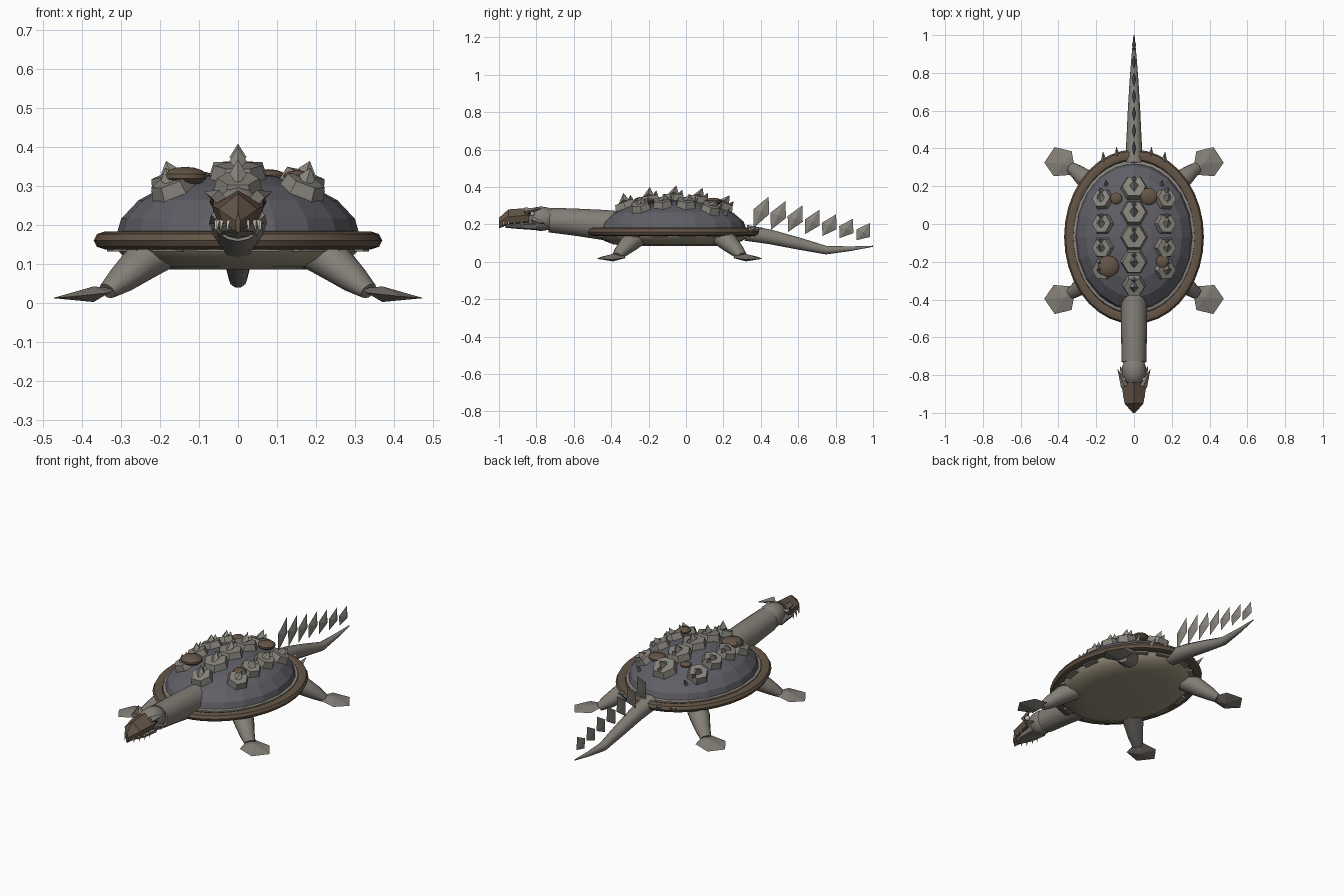
import bpy, bmesh, math
from mathutils import Vector, Matrix

if "Cube" in bpy.data.objects:
    bpy.data.objects.remove(bpy.data.objects["Cube"])

def mat(name, r, g, b):
    m = bpy.data.materials.new(name)
    m.diffuse_color = (r, g, b, 1)
    m.use_nodes = True
    m.node_tree.nodes["Principled BSDF"].inputs["Base Color"].default_value = m.diffuse_color
    return m

SKIN = mat("grey skin", .23, .21, .185)
SHELL = mat("slate shell", .115, .115, .135)
BROWN = mat("brown horn", .13, .09, .062)
PLATE = mat("stone plate", .25, .235, .205)
BELLY = mat("tan belly", .33, .29, .2)
BONE = mat("pale bone", .6, .56, .46)
DARK = mat("dark eye", .02, .018, .015)

CY = -.068                      # shell centre along y
RX, RY, RZ, Z0 = .315, .395, .17, .163

def finish(bm, name, m, smooth=False):
    bmesh.ops.recalc_face_normals(bm, faces=bm.faces)
    me = bpy.data.meshes.new(name)
    bm.to_mesh(me)
    bm.free()
    me.materials.append(m)
    for p in me.polygons:
        p.use_smooth = smooth
    ob = bpy.data.objects.new(name, me)
    bpy.context.collection.objects.link(ob)
    if smooth:
        bpy.context.view_layer.objects.active = ob
        ob.select_set(True)
        bpy.ops.object.shade_smooth_by_angle(angle=math.radians(40))
        ob.select_set(False)
    return ob

def skin_rings(bm, rings, cap=True):
    for a, b in zip(rings, rings[1:]):
        n = len(a)
        for i in range(n):
            bm.faces.new((a[i], a[(i + 1) % n], b[(i + 1) % n], b[i]))
    if cap:
        bm.faces.new(rings[0][::-1])
        bm.faces.new(rings[-1])

def tube(name, path, m, n=12, smooth=True):
    """path: (centre, side radius, vertical radius)"""
    bm = bmesh.new()
    pts = [Vector(p[0]) for p in path]
    rings = []
    for i, (c, ra, rb) in enumerate(path):
        d = (pts[min(i + 1, len(pts) - 1)] - pts[max(i - 1, 0)]).normalized()
        side = d.cross(Vector((0, 0, 1))).normalized()
        up = side.cross(d)
        rings.append([bm.verts.new(pts[i] + side * ra * math.cos(t) + up * rb * math.sin(t))
                      for t in (2 * math.pi * k / n for k in range(n))])
    skin_rings(bm, rings)
    return finish(bm, name, m, smooth)

def oval_lathe(name, prof, m, n=32, closed=False, smooth=False):
    """prof: (x radius, y radius, z)"""
    bm = bmesh.new()
    rings = [[bm.verts.new((a * math.cos(t), CY + b * math.sin(t), z))
              for t in (2 * math.pi * k / n for k in range(n))] for a, b, z in prof]
    skin_rings(bm, rings + rings[:1] if closed else rings, not closed)
    return finish(bm, name, m, smooth)

def ball(name, c, r, m, seg=12, rot=Matrix(), smooth=True):
    bm = bmesh.new()
    bmesh.ops.create_uvsphere(bm, u_segments=seg, v_segments=max(6, seg // 2), radius=1,
                              matrix=Matrix.Translation(c) @ rot @ Matrix.Diagonal((*r, 1)))
    return finish(bm, name, m, smooth)

def blade(name, pts, w, m, mtx=Matrix()):
    """thin four-point blade in the yz plane, thickest in the middle"""
    bm = bmesh.new()
    vs = [bm.verts.new(mtx @ Vector((0, y, z))) for y, z in pts]
    cy, cz = sum(p[0] for p in pts) / 4, sum(p[1] for p in pts) / 4
    for s in (w, -w):
        tip = bm.verts.new(mtx @ Vector((s, cy, cz)))
        for i in range(4):
            bm.faces.new((vs[i], vs[(i + 1) % 4], tip))
    return finish(bm, name, m)

def cone(name, base, tip, r, m, n=4):
    base, tip = Vector(base), Vector(tip)
    d = tip - base
    bm = bmesh.new()
    bmesh.ops.create_cone(bm, cap_ends=True, segments=n, radius1=r, radius2=0, depth=d.length,
                          matrix=Matrix.Translation((base + tip) / 2) @ d.to_track_quat('Z', 'Y').to_matrix().to_4x4())
    return finish(bm, name, m)

def dome_frame(x, y):
    """frame standing on the shell at x, y"""
    u, v = x / RX, (y - CY) / RY
    w = math.sqrt(max(.02, 1 - u * u - v * v))
    nrm = Vector((u / RX, v / RY, w / RZ)).normalized()
    rot = Vector((0, 0, 1)).rotation_difference(nrm).to_matrix().to_4x4()
    return Matrix.Translation((x, y, Z0 + RZ * w)) @ rot

# Shell dome, rim, edge strip and belly
steps = [math.radians(a) for a in (0, 18, 36, 54, 72, 85)]
oval_lathe("shell_dome", [(RX * math.cos(a), RY * math.cos(a), Z0 + RZ * math.sin(a)) for a in steps], SHELL, 20)
oval_lathe("shell_rim", [(.341 + .029 * math.cos(t), .431 + .031 * math.cos(t), .16 + .023 * math.sin(t))
                         for t in (math.pi * k / 4 for k in range(8))], BROWN, 36, True, True)
oval_lathe("shell_edge_strip", [(.322, .405, .165), (.32, .403, .181), (.306, .386, .184), (.304, .384, .165)],
           PLATE, 40, True)
oval_lathe("belly_plate", [(.17, .25, .085), (.235, .32, .093), (.285, .37, .112), (.315, .405, .14), (.32, .41, .155)],
           BELLY, 32, smooth=True)

# Small plates hanging under the rim
for k in range(16):
    t = 2 * math.pi * (k + .5) / 16
    bm = bmesh.new()
    bmesh.ops.create_cube(bm, size=1, matrix=Matrix.Translation((.31 * math.cos(t), CY + .39 * math.sin(t), .14))
                          @ Matrix.Rotation(math.atan2(.39 * math.cos(t), -.31 * math.sin(t)), 4, 'Z')
                          @ Matrix.Diagonal((.085, .05, .016, 1)))
    finish(bm, "under_rim_plate", PLATE)

# Hexagonal scutes with ridge spikes
scutes = [(0, .19, .075), (0, .06, .075), (0, -.07, .076), (0, -.2, .075), (0, -.325, .066)]
scutes += [(s * .165, y, .062) for s in (-1, 1) for y in (.13, 0, -.125, -.24)]
for x, y, r in scutes:
    f = dome_frame(x, y)
    bm = bmesh.new()
    bmesh.ops.create_cone(bm, cap_ends=True, segments=6, radius1=r, radius2=r * .82, depth=.045,
                          matrix=f @ Matrix.Translation((0, 0, .006)) @ Matrix.Rotation(math.pi / 6, 4, 'Z'))
    finish(bm, "shell_scute", PLATE)
    h = .075 if x == 0 else .06
    blade("scute_spike", [(-.035, .02), (-.01, h * .62), (.018, h), (.035, .02)], .022, PLATE, f)
    blade("scute_spike_small", [(.02, .02), (.035, .04), (.05, .052), (.055, .02)], .014, PLATE, f)

# Moss lumps
for x, y, r in ((-.09, .13, .032), (.075, .14, .047), (-.13, -.22, .058), (.145, -.195, .036)):
    f = dome_frame(x, y)
    ball("moss_lump", f @ Vector((0, 0, .022)), (r, r, r * .42), BROWN, 14)

# Rear rim spikes
for s in (-1, 1):
    for x, y in ((.16, .345), (.09, .37)):
        cone("rear_rim_spike", (s * x, y - .01, .165), (s * x * 1.03, y + .04, .185), .016, PLATE)
    cone("rear_shell_spike", (s * .145, .2, .24), (s * .15, .235, .29), .016, PLATE)

# Legs and flat webbed feet
for s in (-1, 1):
    for d, name in ((-1, "front"), (1, "rear")):
        def p(x, y, z):
            return Vector((s * x, -.035 + d * y, z))
        tube(name + "_leg", [(p(.19, .22, .135), .055, .05), (p(.245, .262, .105), .055, .05),
                             (p(.3, .31, .058), .04, .036), (p(.335, .335, .03), .03, .022)], SKIN, 12)
        bm = bmesh.new()
        top, bot = [], []
        for x, y, z in ((.315, .335, .036), (.335, .295, .032), (.425, .288, .02), (.475, .36, .012),
                        (.42, .442, .016), (.33, .42, .026)):
            top.append(bm.verts.new(p(x, y, z)))
        ct = bm.verts.new(p(.37, .355, .042))
        cb = bm.verts.new(p(.37, .355, .002))
        for i in range(6):
            j = (i + 1) % 6
            bm.faces.new((top[i], top[j], ct))
            bm.faces.new((top[j], top[i], cb))
        finish(bm, name + "_foot", SKIN)

# Tail and floating blade crest
tube("tail", [((0, .32, .155), .048, .045), ((0, .45, .133), .04, .041), ((0, .6, .098), .033, .034),
              ((0, .75, .062), .024, .024), ((0, .88, .07), .014, .013), ((0, 1.0, .083), .003, .003)], SKIN, 10)
for k in range(7):
    t = k / 6
    y, z, h = .402 + .546 * t, .266 - .107 * t, 1 - .42 * t
    w = .042 - .005 * t
    blade("tail_blade", [(y + w * .95, z + .083 * h), (y + w, z - .012 - .014 * t), (y - w * .95, z - .085 * h + .006 * t),
                         (y - w, z + .014)], .012, PLATE)

# Neck and head
tube("neck", [((0, -.34, .185), .072, .085), ((0, -.45, .198), .07, .08), ((0, -.6, .213), .068, .072),
              ((0, -.73, .223), .066, .066)], SKIN, 16)
ball("skull", (0, -.775, .23), (.066, .09, .066), SKIN, 14)

# Upper beak: pointed wedge with a ridge, built from tapering six-sided rings
def wedge(name, secs, m):
    bm = bmesh.new()
    rings = [[bm.verts.new(v) for v in ((0, y, zt), (w, y, zm), (w * .8, y, zb), (0, y, zb - .006),
                                        (-w * .8, y, zb), (-w, y, zm))] for y, w, zt, zm, zb in secs]
    skin_rings(bm, rings)
    return finish(bm, name, m)

wedge("upper_beak", [(-.84, .068, .288, .25, .215), (-.95, .05, .28, .24, .205), (-1.0, .006, .235, .21, .185)], BROWN)
wedge("lower_jaw", [(-.8, .055, .215, .2, .175), (-.9, .048, .205, .197, .182), (-.965, .02, .203, .198, .188)], SKIN)

# Brow horns, eyes and teeth
for s in (-1, 1):
    cone("brow_horn", (s * .05, -.86, .27), (s * .088, -.765, .285), .02, SKIN)
    cone("cheek_horn", (s * .05, -.82, .225), (s * .075, -.75, .2), .02, SKIN)
    ball("eye", (s * .058, -.825, .258), (.014, .016, .014), BONE, 10)
    ball("pupil", (s * .066, -.834, .259), (.007, .008, .008), DARK, 8)
    for y, x in ((-.88, .056), (-.915, .052), (-.95, .042), (-.975, .025)):
        cone("tooth", (s * x, y, .212), (s * (x + .004), y - .004, .178), .007, BONE)
